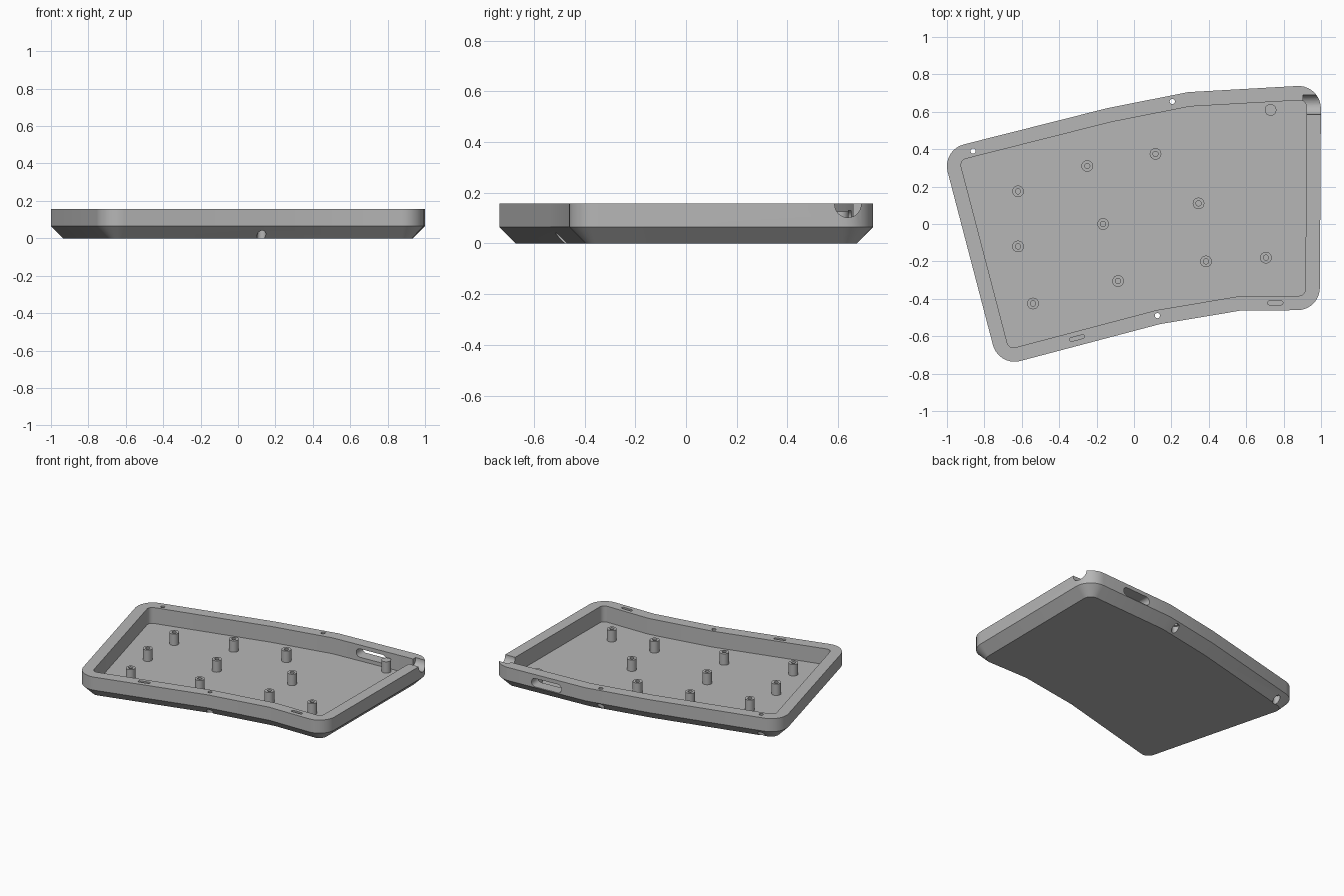
import bpy, bmesh, math
from mathutils import Vector, Matrix

old = bpy.data.objects.get("Cube")
if old:
    bpy.data.objects.remove(old, do_unlink=True)

grey = bpy.data.materials.new("plain grey")
grey.use_nodes = True
GREY = (0.47, 0.47, 0.47, 1)
grey.diffuse_color = GREY
grey.node_tree.nodes["Principled BSDF"].inputs["Base Color"].default_value = GREY

TOP, CHAMFER, FLOOR, POST_TOP = 0.157, 0.065, 0.045, 0.125

# Case outline, counterclockwise: (x, y, is a rounded corner)
OUTLINE = [(-0.724, -0.763, True), (0.14, -0.535, False), (0.57, -0.463, False),
           (0.993, -0.46, True), (1.0, 0.745, True), (0.29, 0.705, False),
           (-0.14, 0.62, False), (-1.027, 0.396, True)]


def outline(inset, radius, segments=10):
    """Inset the case outline and round its four main corners."""
    pts = [Vector(p[:2]) for p in OUTLINE]
    result = []
    for i, p in enumerate(pts):
        before = (pts[i - 1] - p).normalized()
        after = (pts[(i + 1) % len(pts)] - p).normalized()
        normal = Vector((before.y, -before.x)) * -1
        bisector = before + after
        if bisector.length < 1e-4:
            bisector = normal
        bisector.normalize()
        inward = Vector((-after.y, after.x))
        scale = 1 / bisector.dot(inward)
        corner = p + bisector * inset * scale
        if not OUTLINE[i][2]:
            result.append(corner)
            continue
        centre = corner + bisector * radius * scale
        start = Vector((-before.y, before.x))
        start = -start if start.dot(bisector) < 0 else start
        turn = (-start).angle_signed(-inward)
        for k in range(segments + 1):
            spoke = -start
            spoke = Matrix.Rotation(-turn * k / segments, 2) @ spoke
            result.append(centre + spoke * radius)
    return result


def circle(radius, centre=(0, 0), sides=32):
    return [Vector((centre[0] + radius * math.cos(2 * math.pi * k / sides),
                    centre[1] + radius * math.sin(2 * math.pi * k / sides)))
            for k in range(sides)]


def stadium(length, radius, sides=32):
    """Slot shape along x with round ends."""
    shift = length / 2 - radius
    return [p + Vector((shift if k < sides / 4 or k >= sides * 3 / 4 else -shift, 0))
            for k, p in enumerate(circle(radius, sides=sides))]


def loft(name, rings, matrix=None):
    """Closed solid through (outline, height) rings, capped at both ends."""
    bm = bmesh.new()
    loops = [[bm.verts.new((p.x, p.y, z)) for p in ring] for ring, z in rings]
    for a, b in zip(loops, loops[1:]):
        for i in range(len(a)):
            j = (i + 1) % len(a)
            bm.faces.new((a[i], a[j], b[j], b[i]))
    bm.faces.new(loops[0][::-1])
    bm.faces.new(loops[-1])
    bmesh.ops.recalc_face_normals(bm, faces=bm.faces)
    if matrix:
        bm.transform(matrix)
    mesh = bpy.data.meshes.new(name)
    bm.to_mesh(mesh)
    bm.free()
    mesh.materials.append(grey)
    obj = bpy.data.objects.new(name, mesh)
    bpy.context.collection.objects.link(obj)
    return obj


def activate(obj):
    bpy.ops.object.select_all(action="DESELECT")
    obj.select_set(True)
    bpy.context.view_layer.objects.active = obj


def smooth(obj):
    activate(obj)
    bpy.ops.object.shade_smooth_by_angle(angle=math.radians(30))


def cut(target, cutter):
    activate(target)
    mod = target.modifiers.new("cut", "BOOLEAN")
    mod.operation, mod.solver, mod.object = "DIFFERENCE", "EXACT", cutter
    bpy.ops.object.modifier_apply(modifier=mod.name)
    bpy.data.objects.remove(cutter, do_unlink=True)


# Tray: chamfered underside, upright wall, flat rim and recessed floor
cavity = outline(0.077, 0.035)
case = loft("case_tray", [(outline(0.065, 0.055), 0), (outline(0, 0.12), CHAMFER),
                          (outline(0, 0.12), TOP), (cavity, TOP), (cavity, FLOOR)])

# Screw holes through the rim, widened at the underside
for spot in [(-0.86, 0.39), (0.205, 0.655), (0.125, -0.49)]:
    cut(case, loft("screw_hole", [(circle(0.024, spot), -0.1), (circle(0.024, spot), 0.06),
                                  (circle(0.014, spot), 0.06), (circle(0.014, spot), 0.3)]))

# Narrow pockets in the front rim
for x, y, angle in [(-0.305, -0.61, 15), (0.755, -0.422, 0)]:
    place = Matrix.Translation((x, y, 0)) @ Matrix.Rotation(math.radians(angle), 4, "Z")
    shape = stadium(0.082, 0.01)
    cut(case, loft("rim_pocket", [(shape, 0.09), (shape, 0.3)], place))

# Port slot through the back wall
place = Matrix.Translation((0.585, 0.69, 0.1)) @ Matrix.Rotation(math.radians(3.3), 4, "Z") \
    @ Matrix.Rotation(math.radians(90), 4, "X")
shape = stadium(0.225, 0.03)
cut(case, loft("port_slot", [(shape, -0.12), (shape, 0.11)], place))

# Round cable notch in the right end of the rim
place = Matrix.Translation((1.0, 0.638, 0.154)) @ Matrix.Rotation(math.radians(90), 4, "Y")
shape = circle(0.052)
cut(case, loft("cable_notch", [(shape, -0.097), (shape, 0.1)], place))
smooth(case)

# Hollow standoffs on the floor
STANDOFFS = [(-0.62, 0.175), (-0.62, -0.12), (-0.54, -0.425), (-0.25, 0.31),
             (-0.165, 0), (-0.085, -0.305), (0.115, 0.375), (0.345, 0.11),
             (0.385, -0.2), (0.705, -0.18)]
for number, spot in enumerate(STANDOFFS, 1):
    outer, inner = circle(0.031, spot), circle(0.014, spot)
    smooth(loft(f"standoff_{number}", [(outer, FLOOR - 0.01), (outer, POST_TOP),
                                       (inner, POST_TOP), (inner, FLOOR)]))

# Solid support post near the port
post = circle(0.031, (0.73, 0.61))
smooth(loft("support_post", [(post, FLOOR - 0.01), (post, POST_TOP)]))
